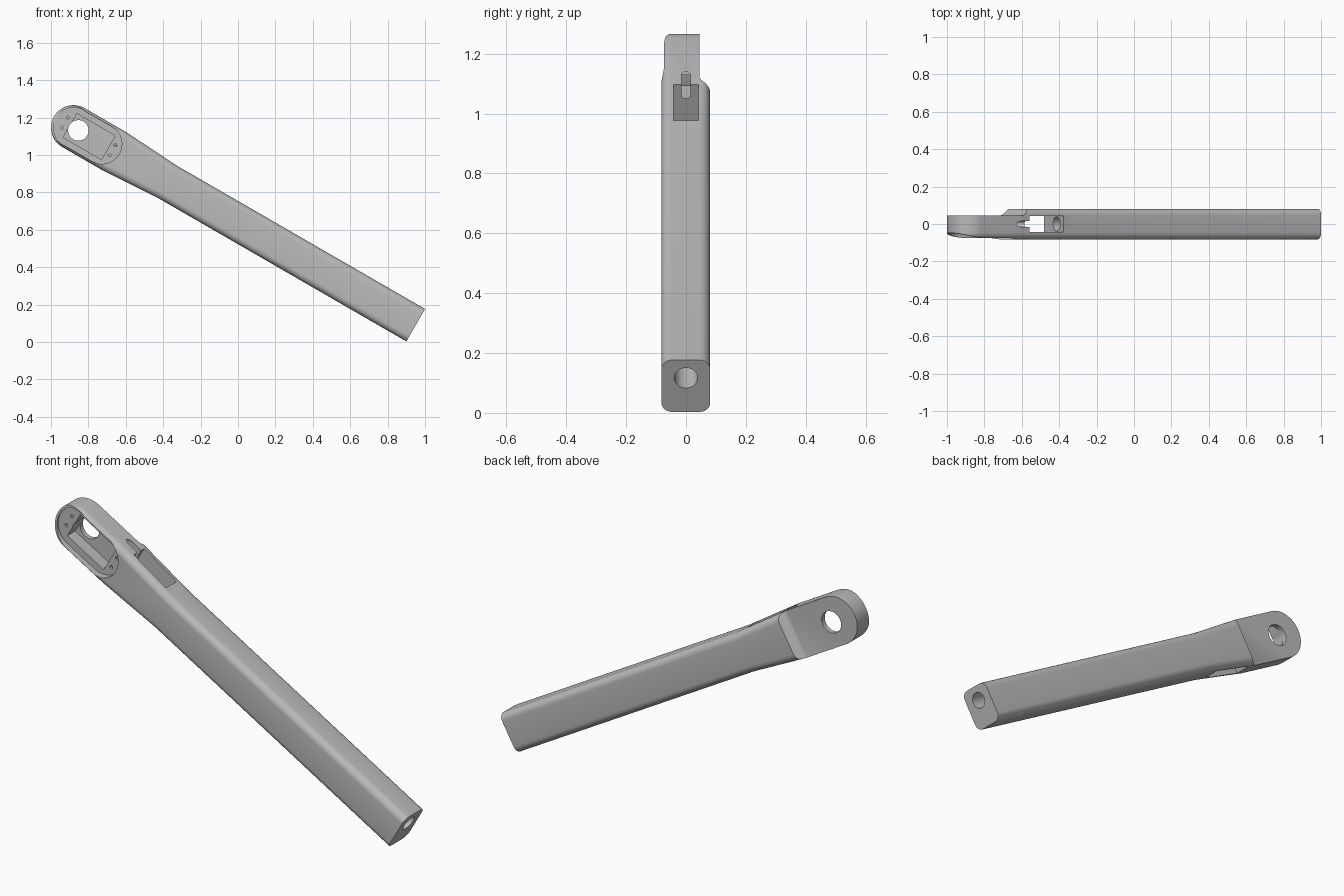
import bpy, bmesh
from math import pi, cos, sin, radians
from mathutils import Matrix

cube = bpy.data.objects.get("Cube")
if cube:
    bpy.data.objects.remove(cube)

TILT = Matrix.Rotation(radians(30), 4, 'Y')   # arm slopes down to the right
MID = 0.553                                   # height of the arm axis before tilting
HEAD = -1.335                                 # centre of the round head along the arm
END = 0.778                                   # lower end of the arm

grey = bpy.data.materials.new("plain_grey")
grey.use_nodes = True
grey.diffuse_color = (0.5, 0.5, 0.5, 1)
grey.node_tree.nodes["Principled BSDF"].inputs["Base Color"].default_value = (0.5, 0.5, 0.5, 1)


def arc(cx, cy, r, start, stop, n):
    return [(cx + r * cos(start + (stop - start) * i / n),
             cy + r * sin(start + (stop - start) * i / n)) for i in range(n + 1)]


def circle(cx, cy, r, n=32):
    return arc(cx, cy, r, 0, 2 * pi, n)[:-1]


def capsule(x0, x1, cy, r, n=24):
    return arc(x0, cy, r, pi / 2, 1.5 * pi, n) + arc(x1, cy, r, -pi / 2, pi / 2, n)


def rect(x0, x1, y0, y1):
    return [(x0, y0), (x1, y0), (x1, y1), (x0, y1)]


def prism(name, outline, lo, hi, axis='Y', matrix=TILT, round_edges=0):
    """Extrude a flat outline along an axis, optionally rounding its rims."""
    place = {'X': lambda a, b, h: (h, a, b),
             'Y': lambda a, b, h: (a, h, b),
             'Z': lambda a, b, h: (a, b, h)}[axis]
    bm = bmesh.new()
    low = [bm.verts.new(place(a, b, lo)) for a, b in outline]
    top = [bm.verts.new(place(a, b, hi)) for a, b in outline]
    bm.faces.new(low)
    bm.faces.new(top)
    for i in range(len(low)):
        j = (i + 1) % len(low)
        bm.faces.new((low[i], low[j], top[j], top[i]))
    bmesh.ops.recalc_face_normals(bm, faces=bm.faces)
    if round_edges:
        rims = [e for e in bm.edges
                if abs(e.verts[0].co.y - e.verts[1].co.y) < 1e-5
                and min(v.co.x for v in e.verts) < END - 0.01]
        bmesh.ops.bevel(bm, geom=rims, offset=round_edges, offset_type='OFFSET',
                        segments=6, profile=0.5, affect='EDGES')
    bm.transform(matrix)
    mesh = bpy.data.meshes.new(name)
    bm.to_mesh(mesh)
    bm.free()
    mesh.materials.append(grey)
    ob = bpy.data.objects.new(name, mesh)
    bpy.context.collection.objects.link(ob)
    return ob


# Arm: round head, gentle taper, straight bar
outline = arc(HEAD, MID, 0.12, pi / 2, 1.5 * pi, 40)
outline += [(-1.08, MID - 0.12), (-0.75, MID - 0.1), (END, MID - 0.1),
            (END, MID + 0.1), (-0.75, MID + 0.1), (-1.08, MID + 0.12)]
arm = prism("arm", outline, -0.082, 0.081, round_edges=0.035)

cutters = [
    # Thinner head: stepped back with a sloped shoulder, and a tapered front tip
    prism("back_step", [(-1.6, 0.045), (-1.075, 0.045), (-1.06, 0.052), (-1.045, 0.071),
                        (-1.035, 0.09), (-1.035, 0.2), (-1.6, 0.2)], 0, 1, 'Z'),
    prism("front_taper", [(-1.6, -0.02), (-1.455, -0.047), (-1.37, -0.068), (-1.25, -0.083),
                          (-1.25, -0.2), (-1.6, -0.2)], 0, 1, 'Z'),
    # Shallow rounded recess, deep pocket and shaft hole
    prism("recess", capsule(HEAD, -1.16, MID, 0.107), -0.2, -0.043),
    prism("pocket", rect(-1.357, -1.12, 0.48, 0.627), -0.1, 0.02),
    prism("shaft_hole", circle(-1.305, MID, 0.055), -0.1, 0.1),
    # Cable window through the bar, cable groove and bore
    prism("cable_window", rect(-1.033, -0.815, 0.3, 0.8), -0.042, 0.042),
    prism("cable_groove", arc(0, 1.125, 0.015, 0, pi, 12) + arc(0, 1.065, 0.015, pi, 2 * pi, 12),
          -0.7, -0.54, 'X', Matrix.Identity(4)),
    prism("bore", circle(0, 0.584, 0.039), -0.9, 0.9, 'X'),
]
# Four screw holes around the pocket
for u in (-1.388, -1.094):
    for side in (-1, 1):
        cutters.append(prism("screw_hole", circle(u, MID + side * 0.031, 0.008, 12), -0.1, -0.01))

bpy.context.view_layer.objects.active = arm
for cutter in cutters:
    cutter.hide_render = True
    mod = arm.modifiers.new(cutter.name, 'BOOLEAN')
    mod.operation = 'DIFFERENCE'
    mod.solver = 'EXACT'
    mod.object = cutter
    bpy.ops.object.modifier_apply(modifier=mod.name)
    bpy.data.objects.remove(cutter)

bpy.ops.object.select_all(action='DESELECT')
arm.select_set(True)
bpy.ops.object.shade_smooth_by_angle(angle=radians(30))
